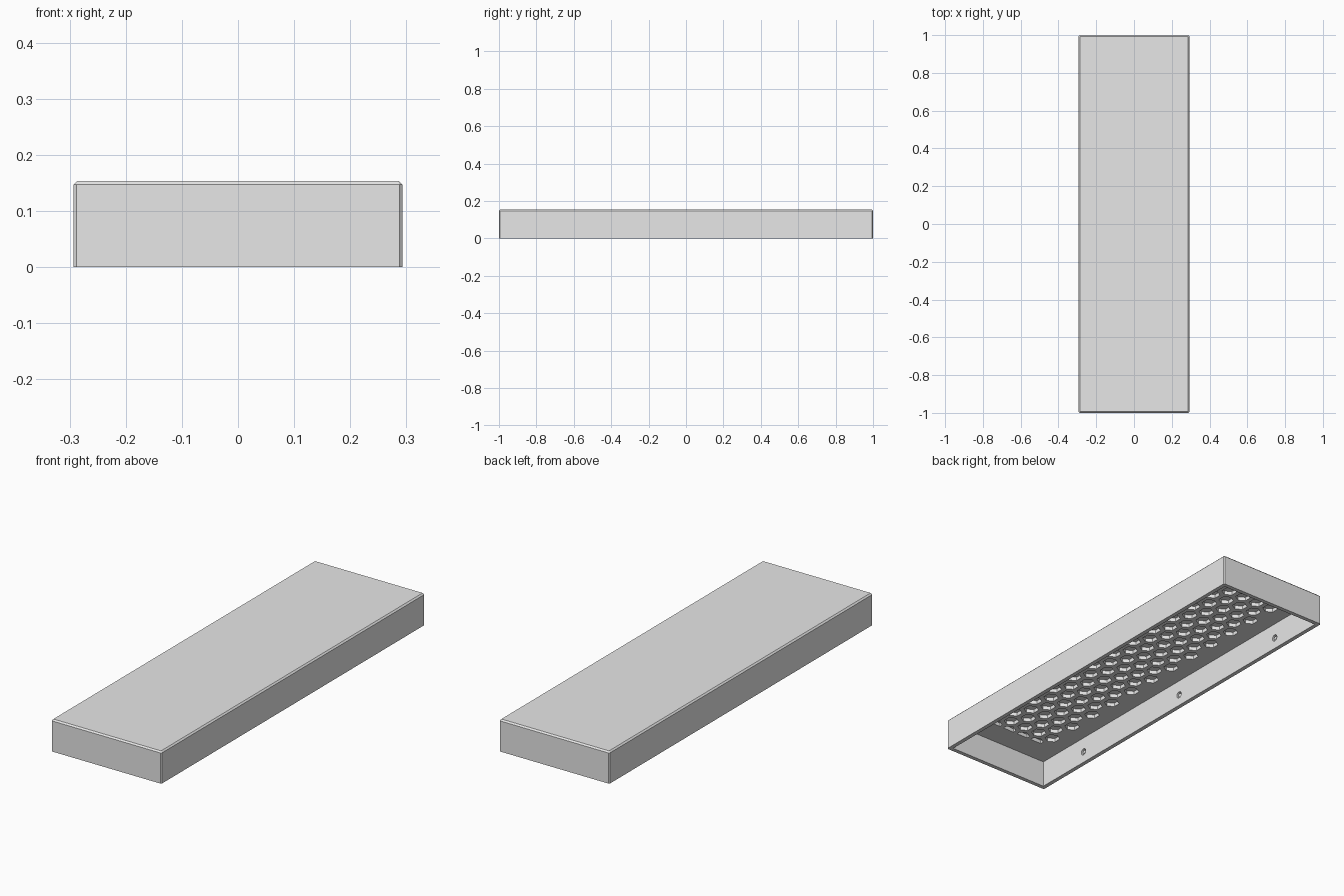
import bpy, bmesh, math
from mathutils import Matrix, Vector

if "Cube" in bpy.data.objects:
    bpy.data.objects.remove(bpy.data.objects["Cube"], do_unlink=True)

W, L, H = 0.586, 2.0, 0.154      # outer size
WALL, FLOOR = 0.02, 0.13         # wall thickness, height of the inner panel
PITCH, HEX = 0.0825, 0.06        # honeycomb spacing and width across flats
ROW = PITCH * math.sqrt(3) / 2
END = 12 * ROW

grey = bpy.data.materials.new("light_grey")
grey.use_nodes = True
grey.diffuse_color = (0.8, 0.8, 0.8, 1)
grey.node_tree.nodes["Principled BSDF"].inputs["Base Color"].default_value = (0.8, 0.8, 0.8, 1)


def make_object(name, bm):
    bmesh.ops.recalc_face_normals(bm, faces=bm.faces)
    mesh = bpy.data.meshes.new(name)
    bm.to_mesh(mesh)
    bm.free()
    mesh.materials.append(grey)
    ob = bpy.data.objects.new(name, mesh)
    bpy.context.collection.objects.link(ob)
    return ob


def add_box(bm, size, centre):
    mat = Matrix.Translation(centre) @ Matrix.Diagonal((*size, 1))
    bmesh.ops.create_cube(bm, size=1, matrix=mat)


def add_prism(bm, points, z0, z1):
    low = [bm.verts.new((x, y, z0)) for x, y in points]
    high = [bm.verts.new((x, y, z1)) for x, y in points]
    bm.faces.new(low[::-1])
    bm.faces.new(high)
    n = len(points)
    for i in range(n):
        j = (i + 1) % n
        bm.faces.new((low[i], low[j], high[j], high[i]))


def add_side_cylinders(bm, radius, x0, x1):
    # three cylinders along x in each long wall
    for side in (-1, 1):
        for y in (-0.69, 0, 0.69):
            mat = (Matrix.Translation((side * (x0 + x1) / 2, y, 0.056))
                   @ Matrix.Rotation(math.pi / 2, 4, 'Y'))
            bmesh.ops.create_cone(bm, cap_ends=True, segments=20, radius1=radius,
                                  radius2=radius, depth=x1 - x0, matrix=mat)


def cut(target, bm):
    cutter = make_object("cutter", bm)
    cutter.hide_render = True
    mod = target.modifiers.new("cut", 'BOOLEAN')
    mod.operation = 'DIFFERENCE'
    mod.solver = 'EXACT'
    mod.object = cutter
    bpy.context.view_layer.objects.active = target
    bpy.ops.object.modifier_apply(modifier=mod.name)
    bpy.data.objects.remove(cutter, do_unlink=True)


# Outer shell with chamfered upright and top edges
bm = bmesh.new()
add_box(bm, (W, L, H), Vector((0, 0, H / 2)))
upright = [e for e in bm.edges if abs(e.verts[0].co.z - e.verts[1].co.z) > 0.1]
bmesh.ops.bevel(bm, geom=upright, offset=0.005, segments=1, affect='EDGES')
top = [e for e in bm.edges if all(v.co.z > H - 0.001 for v in e.verts)]
bmesh.ops.bevel(bm, geom=top, offset=0.007, segments=1, affect='EDGES')
shell = make_object("tray_shell", bm)

# Open underside
bm = bmesh.new()
add_box(bm, (W - 2 * WALL, L - 2 * WALL, 2 * FLOOR), Vector((0, 0, 0)))
cut(shell, bm)

# Honeycomb recesses in the inner panel, halved at both ends
bm = bmesh.new()
radius = HEX / math.sqrt(3)
for r in range(25):
    count = 5 if r % 2 else 4
    cy = (r - 12) * ROW
    for c in range(count):
        cx = (c - (count - 1) / 2) * PITCH
        points = []
        for k in range(6):
            a = math.radians(30 + 60 * k)
            y = cy + radius * math.sin(a)
            points.append((cx + radius * math.cos(a), max(-END, min(END, y))))
        add_prism(bm, points, FLOOR - 0.01, FLOOR + 0.018)
cut(shell, bm)

# Screw recesses in the long walls
inner = W / 2 - WALL
bm = bmesh.new()
add_side_cylinders(bm, 0.016, inner - 0.01, inner + 0.012)
cut(shell, bm)

# Screws seated in the recesses
bm = bmesh.new()
add_side_cylinders(bm, 0.009, inner + 0.004, inner + 0.014)
make_object("wall_screws", bm)
